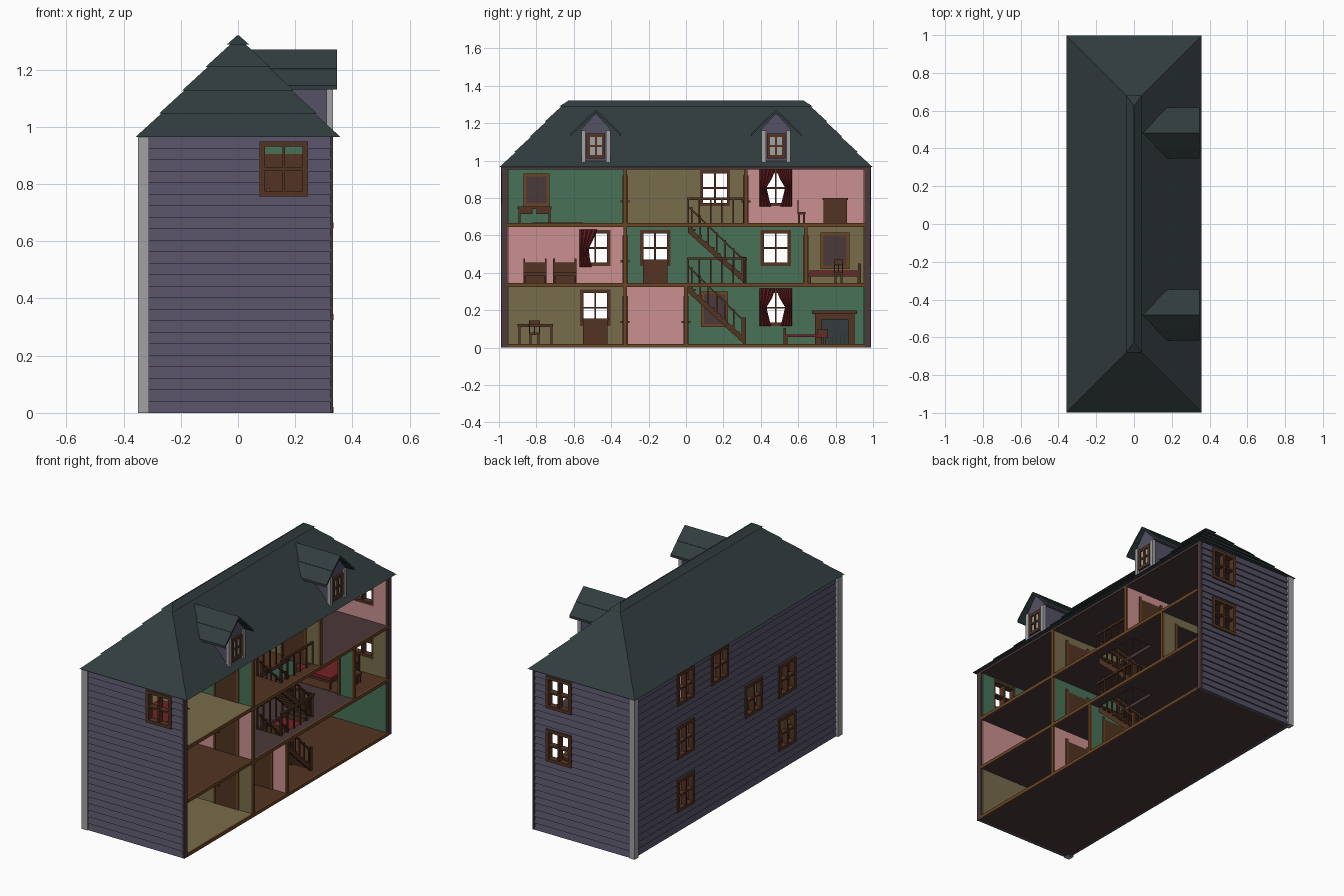
import bpy, bmesh, math

if "Cube" in bpy.data.objects:
    bpy.data.objects.remove(bpy.data.objects["Cube"])

def mat(name, r, g, b):
    m = bpy.data.materials.new(name)
    m.diffuse_color = (r, g, b, 1)
    m.use_nodes = True
    m.node_tree.nodes["Principled BSDF"].inputs["Base Color"].default_value = m.diffuse_color
    return m

GREEN = mat("green wall", .065, .165, .095)
OLIVE = mat("olive wall", .185, .15, .07)
PINK = mat("pink wall", .60, .28, .28)
SLATE = mat("slate blue siding", .09, .082, .13)
ROOF = mat("dark shingle", .032, .046, .048)
TRIM = mat("pale grey trim", .36, .36, .36)
WOOD = mat("brown wood", .085, .034, .016)
EDGE = mat("golden brown trim", .14, .058, .018)
RED = mat("deep red fabric", .17, .016, .02)
MAUVE = mat("dark mauve", .07, .04, .042)

parts = {}

def hexa(name, m, lo, hi):
    """Solid from two matching four-point loops, collected by part name."""
    bm = parts.setdefault(name, (bmesh.new(), m))[0]
    a = [bm.verts.new(p) for p in lo]
    b = [bm.verts.new(p) for p in hi]
    bm.faces.new(a)
    bm.faces.new(b)
    for i in range(4):
        j = (i + 1) % 4
        bm.faces.new((a[i], a[j], b[j], b[i]))

def box(name, m, x0, x1, y0, y1, z0, z1):
    c = [(x0, y0), (x1, y0), (x1, y1), (x0, y1)]
    hexa(name, m, [(*p, z0) for p in c], [(*p, z1) for p in c])

def beam(name, m, x0, x1, ya, za, yb, zb, t):
    """Sloping bar in the y-z plane, t high."""
    hexa(name, m, [(x0, ya, za), (x1, ya, za), (x1, ya, za + t), (x0, ya, za + t)],
         [(x0, yb, zb), (x1, yb, zb), (x1, yb, zb + t), (x0, yb, zb + t)])

def panel(name, m, axis, a0, a1, u0, u1, v0, v1, holes=(), boards=0, lap=0.0):
    """Flat wall or floor with rectangular holes; boards > 0 gives lapped siding on a1."""
    h = (v1 - v0) / max(boards, 1)
    cuts = {v0, v1} | {v0 + h * i for i in range(boards)}
    cuts |= {v for q in holes for v in q[2:] if v0 < v < v1}
    cuts = sorted(cuts)
    for lo, hi in zip(cuts, cuts[1:]):
        if hi - lo < 1e-5:
            continue
        mid = (lo + hi) / 2
        base = v0 + h * int((mid - v0) / h)
        out = [a1 + lap * (1 - (v - base) / h) for v in (lo, hi)]
        u = u0
        stops = sorted(q[:2] for q in holes if q[2] < mid < q[3] and q[0] < u1 and q[1] > u0)
        for s, e in stops + [(u1, u1)]:
            if s > u:
                loops = []
                for v, o in zip((lo, hi), out):
                    ring = [(a0, u), (o, u), (o, s), (a0, s)]
                    loops.append([{0: (a, w, v), 1: (w, a, v), 2: (w, v, a)}[axis] for a, w in ring])
                hexa(name, m, *loops)
            u = max(u, e)

def window(axis, a0, a1, hole):
    """Frame with a cross of glazing bars."""
    u0, u1, v0, v1 = hole
    t, um, vm = .014, (u0 + u1) / 2, (v0 + v1) / 2
    panel("window_frames", WOOD, axis, a0, a1, u0 - .004, u1 + .004, v0 - .004, v1 + .004,
          [(u0 + t, um - .005, v0 + t, vm - .005), (um + .005, u1 - t, v0 + t, vm - .005),
           (u0 + t, um - .005, vm + .005, v1 - t), (um + .005, u1 - t, vm + .005, v1 - t)])

# Window openings
Z = [.12, .44, .76]
back = [(y - .077, y + .077, Z[f], Z[f] + .185)
        for y, f in ((.48, 0), (.48, 1), (.48, 2), (.155, 2), (-.165, 1), (-.485, 1), (-.485, 0))]
ends = {-1: [(.08, .24, Z[2], Z[2] + .185)], 1: [(.08, .24, Z[f], Z[f] + .185) for f in (1, 2)]}

# Outer walls with lapped siding, and corner posts
panel("back_siding", SLATE, 0, -.318, -.328, -.965, .965, 0, .965, back, 24, -.008)
for q in back:
    window(0, -.34, -.306, q)
for s in (-1, 1):
    panel("end_siding", SLATE, 1, s * .965, s * .976, -.325, .325, 0, .965, ends[s], 24, s * .008)
    panel("end_wall_core", MAUVE, 1, s * .958, s * .966, -.318, .33, 0, .965, ends[s])
    box("end_wall_front_edges", MAUVE, .322, .332, *sorted((s * .955, s * .987)), 0, .965)
    box("corner_posts", TRIM, -.35, -.312, *sorted((s * .95, s * .99)), 0, .966)
    for q in ends[s]:
        window(1, s * .95, s * .988, q)

# Floor slabs with stairwells, and front trim
F = [.02, .345, .665]
WELL = (.13, .27, .012, .31)
for i, z in enumerate(F):
    panel("floor_slabs", MAUVE, 2, z - .02, z - .002, -.325, .325, -.96, .96, [WELL] if i else [])
    box("floor_front_trim", EDGE, .322, .334, -.955, .955, z - .02, z)
box("top_ceiling", MAUVE, -.325, .332, -.96, .96, .952, .968)

# Rooms: floor, y range, wall colour, floor colour
rooms = [(0, -.956, -.325, OLIVE, OLIVE), (0, -.325, 0, PINK, WOOD), (0, 0, .956, GREEN, WOOD),
         (1, -.956, -.325, PINK, WOOD), (1, -.325, .64, GREEN, MAUVE), (1, .64, .956, OLIVE, WOOD),
         (2, -.956, -.325, GREEN, OLIVE), (2, -.325, .32, OLIVE, WOOD), (2, .32, .956, PINK, MAUVE)]
names = {GREEN: "green", OLIVE: "olive", PINK: "pink", WOOD: "wooden", MAUVE: "mauve"}
for f, y0, y1, wall, floor in rooms:
    z0, z1 = F[f], (.325, .645, .953)[f]
    panel(names[floor] + "_floor", floor, 2, z0 - .003, z0, -.316, .325, y0 + .002, y1 - .002,
          [WELL] if f and y0 < .1 < y1 else [])
    panel(names[wall] + "_room_walls", wall, 0, -.318, -.31, y0, y1, z0, z1, back)
    for y, d in ((y0, 1), (y1, -1)):
        outer = abs(y) > .9
        holes = ends[-d] if outer else [(-.06, .24, z0 - .01, z0 + .25)] if y == .64 else []
        panel(names[wall] + "_room_walls", wall, 1, y + d * (0 if outer else .004),
              y + d * .008, -.31, .322, z0, z1, holes)
        if not outer:
            # Doors, casings and knobs
            if y != .64:
                box("doors", WOOD, .085, .225, *sorted((y, y + d * .012)), z0, z0 + .24)
                box("door_knobs", EDGE, .10, .112, *sorted((y, y + d * .024)), z0 + .11, z0 + .122)
            for a, b in ((.07, .085), (.225, .24)):
                if y != .64 or a > .2:
                    box("door_casings", EDGE, a, b, *sorted((y, y + d * .014)), z0, z0 + .255)
    if y1 < .9:
        panel("partition_cores", EDGE, 1, y1 - .005, y1 + .005, -.31, .322, z0, z1,
              [(-.06, .24, z0 - .01, z0 + .25)] if y1 == .64 else [])
        box("partition_front_edges", EDGE, .32, .333, y1 - .01, y1 + .01, z0, z1)

# Stepped hip roof
def tier(name, z0, z1, out):
    def ring(z, o):
        hx, hy = max(.35 - (z - .965) + o, .003), .99 - (z - .965) * 1.0 + o
        return [(-hx, -hy, z), (hx, -hy, z), (hx, hy, z), (-hx, hy, z)]
    hexa(name, ROOF, ring(z0, out), ring(z1, 0 if z1 < 1.3 else -.006))
for i in range(4):
    tier("hip_roof", .965 + .0815 * i, .965 + .0815 * (i + 1) + .001, .008)
tier("ridge_cap", 1.288, 1.32, .012)

# Dormers
for c in (-.482, .482):
    box("dormer_walls", SLATE, .03, .322, c - .07, c + .07, .99, 1.16)
    hexa("dormer_gables", SLATE, [(.05, c - .085, 1.16), (.05, c + .085, 1.16), (.05, c + .003, 1.25), (.05, c - .003, 1.25)],
         [(.322, c - .085, 1.16), (.322, c + .085, 1.16), (.322, c + .003, 1.25), (.322, c - .003, 1.25)])
    box("dormer_panes", TRIM, .32, .324, c - .044, c + .044, 1.02, 1.14)
    window(0, .318, .332, (c - .046, c + .046, 1.015, 1.14))
    for s in (-1, 1):
        box("dormer_posts", TRIM, .31, .332, *sorted((c + s * .054, c + s * .077)), .99, 1.16)
        for k in range(2):
            ya, yb = c + s * (.135 - .0675 * k + .006 * k), c + s * (.0675 - .0675 * k)
            beam("dormer_roof", ROOF, .04, .346, ya, 1.13 + .065 * k - .004 * k, yb, 1.195 + .062 * k, .014)

# Staircases with railings round each well
for f in (0, 1):
    zb, zt, n = F[f], F[f + 1], 9
    slope = (zt - zb) / .30
    for i in range(n):
        y = .012 + i * .30 / n
        z = zt - (i + 1) * (zt - zb) / (n + 1)
        box("stair_treads", WOOD, .135, .265, y, y + .04, z - .01, z)
    for x in (.132, .258):
        beam("stair_stringers", WOOD, x, x + .01, .01, zt - .05, .31, zb, .035)
        beam("stair_handrails", WOOD, x, x + .01, .01, zt + .085, .31, zb + .115, .012)
        for i in range(7):
            y = .03 + i * .045
            z = zt - .02 - (y - .01) * slope * .92
            box("stair_balusters", WOOD, x + .001, x + .009, y - .004, y + .004, z, z + .125)
        box("stair_newels", WOOD, x - .003, x + .013, .305, .321, zb, zb + .14)
    for x in (.115, .275):
        box("landing_rails", WOOD, x, x + .01, .005, .325, zt + .125, zt + .137)
        for i in range(6):
            y = .012 + i * .06
            box("landing_balusters", WOOD, x + .001, x + .009, y - .004, y + .004, zt, zt + .13)
    box("landing_rails", WOOD, .115, .285, .315, .325, zt + .125, zt + .137)
    for x in (.155, .2, .245):
        box("landing_balusters", WOOD, x - .004, x + .004, .316, .324, zt, zt + .13)

# Furniture helpers
def table(name, x0, x1, y0, y1, z, h, top=WOOD):
    box(name + "_top", top, x0, x1, y0, y1, z + h - .014, z + h)
    for x in (x0 + .004, x1 - .014):
        for y in (y0 + .004, y1 - .014):
            box(name + "_legs", WOOD, x, x + .01, y, y + .01, z, z + h - .014)

def chair(x, y, z, w=.05, back_x=False, d=.05):
    table("chair", x, x + d, y, y + w, z, .06)
    for k in range(3):
        if back_x:
            box("chair_backs", WOOD, x, x + .007, y + k * (w - .007) / 2, y + .007 + k * (w - .007) / 2, z + .06, z + .125)
        else:
            xx = x + k * (d - .007) / 2
            box("chair_backs", WOOD, xx, xx + .007, y, y + .007, z + .06, z + .125)
    box("chair_backs", WOOD, x, x + (.007 if back_x else d), y, y + (w if back_x else .007), z + .10, z + .125)

def cabinet(y0, y1, z, h, x1=-.2):
    box("cabinets", WOOD, -.305, x1, y0, y1, z, z + h - .01)
    box("cabinet_tops", WOOD, -.307, x1 + .006, y0 - .006, y1 + .006, z + h - .01, z + h)
    m = (y0 + y1) / 2
    for a, b in ((y0 + .008, m - .003), (m + .003, y1 - .008)):
        box("cabinet_doors", WOOD, x1, x1 + .004, a, b, z + .012, z + h - .02)

def picture(y0, y1, z0, z1):
    panel("picture_frames", EDGE, 0, -.31, -.298, y0, y1, z0, z1, [(y0 + .016, y1 - .016, z0 + .016, z1 - .016)])
    box("picture_panels", MAUVE, -.31, -.303, y0 + .014, y1 - .014, z0 + .014, z1 - .014)

def curtain(y, s, z0, z1, prof):
    """Pleated cloth; prof gives widths from the top downward."""
    bm = parts.setdefault("curtains", (bmesh.new(), RED))[0]
    rows = []
    for r, w in enumerate(prof):
        z = z1 + (z0 - z1) * r / (len(prof) - 1)
        rows.append([bm.verts.new((-.296 + .012 * (i % 2), y + s * w * i / 8, z)) for i in range(9)])
    for a, b in zip(rows, rows[1:]):
        for i in range(8):
            bm.faces.new((a[i], a[i + 1], b[i + 1], b[i]))

# Curtains
for z in (.115, .755):
    for s in (-1, 1):
        curtain(.48 + s * .088, -s, z, z + .2, (.086, .068, .038, .05, .062))
curtain(-.57, 1, .43, .63, (.095, .075, .05, .055, .065))

# Ground floor furniture
table("dining_table", -.12, .1, -.9, -.71, F[0], .105)
chair(.11, -.84, F[0], .06)
chair(-.18, -.84, F[0], .06, True)
cabinet(-.55, -.42, F[0], .135)
picture(.08, .225, .11, .3)
table("sofa", -.2, -.05, .53, .75, F[0], .05, RED)
box("sofa_arm", WOOD, -.2, -.05, .52, .535, F[0], .105)
box("sofa_end", WOOD, -.2, -.05, .70, .76, F[0] + .03, .10)
panel("fireplace_surround", WOOD, 0, -.308, -.25, .69, .90, F[0], .18, [(.725, .865, F[0], .15)])
box("fireplace_mantel", WOOD, -.308, -.235, .675, .915, .18, .197)
box("fireplace_hearth", ROOF, -.308, -.30, .725, .865, F[0], .15)
for i in range(6):
    box("fireplace_grate", TRIM, -.27, -.266, .74 + i * .021, .744 + i * .021, F[0], .07)

# Middle floor furniture
for y in (-.87, -.71):
    table("bench", -.28, -.06, y, y + .125, F[1], .055)
    box("bench_backs", WOOD, -.285, -.272, y, y + .125, F[1], .455)
    for p in (y, y + .115):
        box("bench_posts", WOOD, -.288, -.268, p, p + .01, F[1], .475)
cabinet(-.23, -.10, F[1], .125)
table("bed_frame", -.1, .16, .655, .93, F[1], .05)
box("bed_mattress", RED, -.095, .155, .66, .925, .39, .412)
box("bed_headboard", WOOD, -.1, .16, .92, .935, F[1], .45)
chair(.19, .79, F[1], .05, True)
picture(.72, .875, .42, .615)

# Top floor furniture
table("desk", -.3, -.18, -.9, -.72, F[2], .09)
for a in (-.895, -.80):
    box("desk_drawers", WOOD, -.3, -.185, a, a + .075, .715, .745)
picture(-.87, -.73, .755, .93)
box("top_rug", RED, -.14, .06, -.82, -.55, F[2], F[2] + .004)
chair(-.2, .595, F[2], .045)
cabinet(.735, .86, F[2], .135)

# Turn the collected parts into objects
for name, (bm, m) in parts.items():
    bmesh.ops.recalc_face_normals(bm, faces=bm.faces)
    me = bpy.data.meshes.new(name)
    bm.to_mesh(me)
    bm.free()
    me.materials.append(m)
    bpy.context.collection.objects.link(bpy.data.objects.new(name, me))
